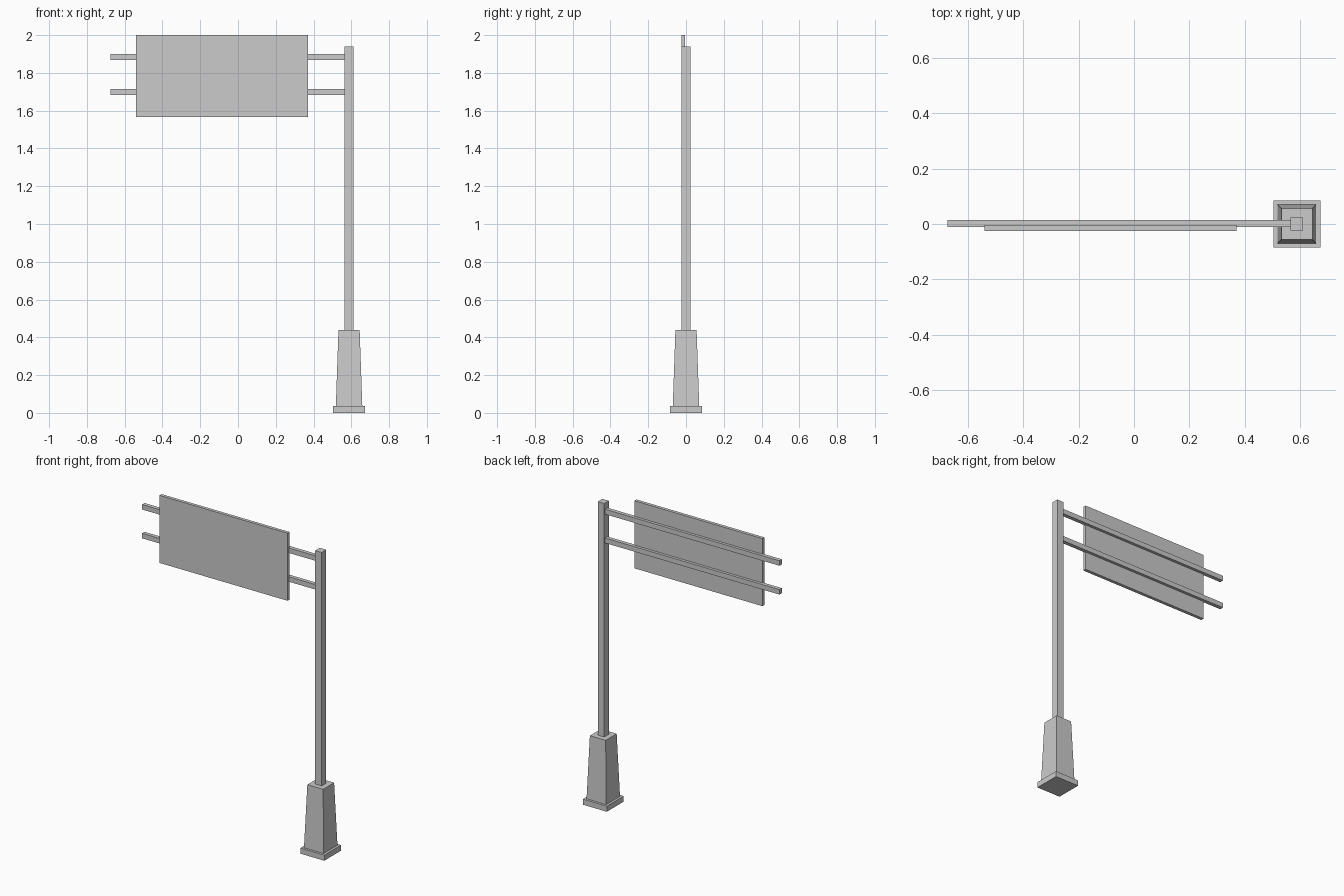
import bpy, bmesh

if "Cube" in bpy.data.objects:
    bpy.data.objects.remove(bpy.data.objects["Cube"])

POLE_X = 0.588


def frustum(name, x, z0, z1, half_bottom, half_top):
    """Square upright block, optionally tapered, centred on (x, 0)."""
    bm = bmesh.new()
    bmesh.ops.create_cube(bm, size=2)
    for v in bm.verts:
        half = half_top if v.co.z > 0 else half_bottom
        v.co = (x + v.co.x * half, v.co.y * half, z1 if v.co.z > 0 else z0)
    return finish(name, bm)


def box(name, xs, ys, zs):
    """Box between the given min/max pairs."""
    bm = bmesh.new()
    bmesh.ops.create_cube(bm, size=2)
    for v in bm.verts:
        v.co = [r[1] if c > 0 else r[0] for c, r in zip(v.co, (xs, ys, zs))]
    return finish(name, bm)


def finish(name, bm):
    mesh = bpy.data.meshes.new(name)
    bm.to_mesh(mesh)
    bm.free()
    obj = bpy.data.objects.new(name, mesh)
    bpy.context.collection.objects.link(obj)
    return obj


# Foot plate, tapered pedestal and square pole
frustum("foot_plate", POLE_X, 0, 0.036, 0.085, 0.085)
frustum("pedestal", POLE_X, 0.036, 0.44, 0.070, 0.056)
frustum("pole", POLE_X, 0.44, 1.94, 0.023, 0.023)

# Two horizontal arms reaching out from the pole
for name, z in (("lower_arm", 1.699), ("upper_arm", 1.884)):
    box(name, (-0.674, POLE_X - 0.02), (-0.011, 0.014), (z - 0.016, z + 0.016))

# Sign board mounted on the front of the arms
box("sign_board", (-0.54, 0.37), (-0.025, -0.004), (1.566, 2.0))
